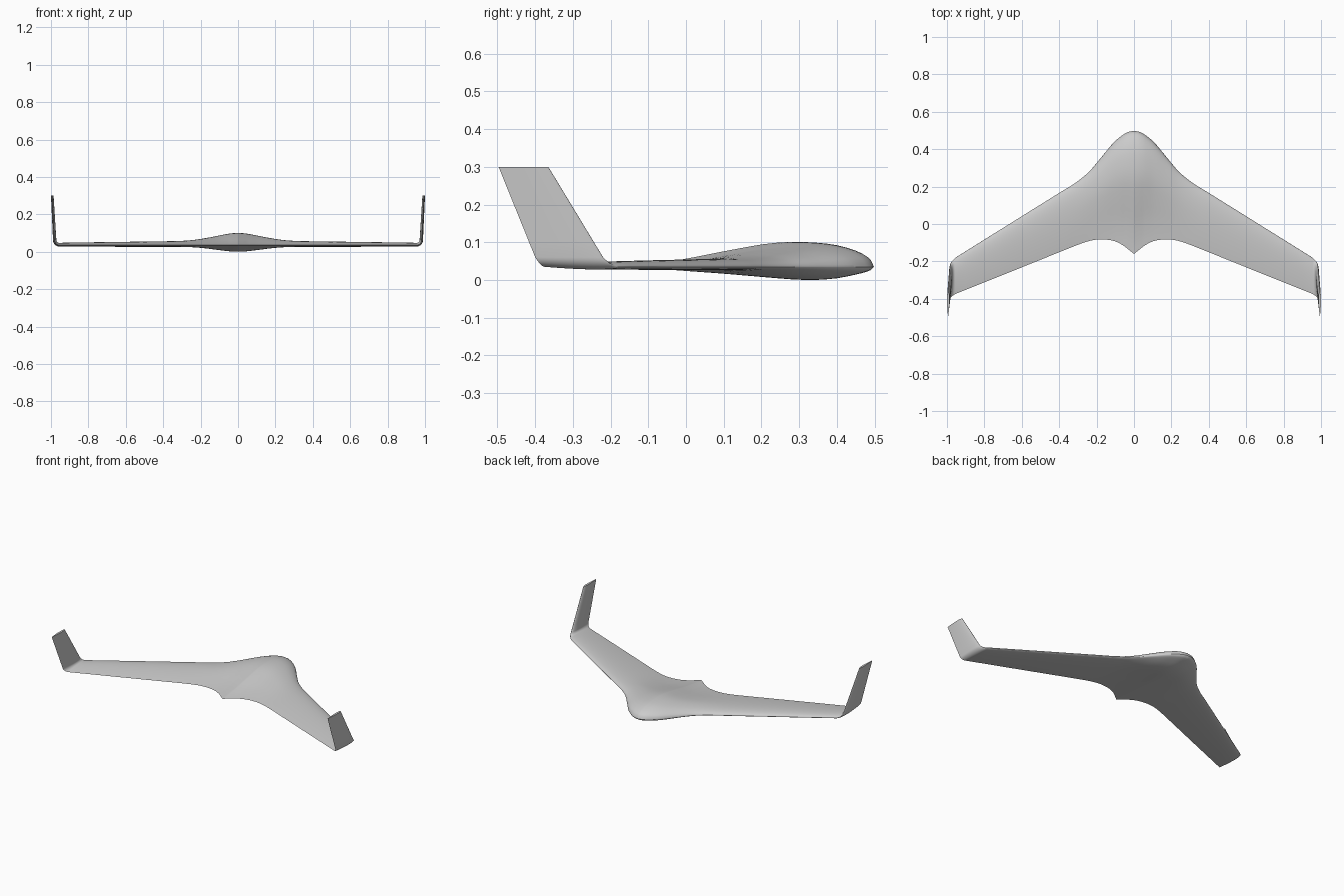
import bpy, bmesh, math

if "Cube" in bpy.data.objects:
    bpy.data.objects.remove(bpy.data.objects["Cube"])

# Stations along the span: x, leading edge y, trailing edge y, height above / below chord plane
STATIONS = [
    (0.00, 0.498, -0.160, 0.066, 0.035),
    (0.03, 0.492, -0.136, 0.064, 0.034),
    (0.06, 0.476, -0.113, 0.060, 0.031),
    (0.11, 0.434, -0.090, 0.050, 0.025),
    (0.18, 0.350, -0.082, 0.037, 0.016),
    (0.24, 0.280, -0.091, 0.028, 0.011),
    (0.31, 0.222, -0.115, 0.023, 0.0095),
    (0.40, 0.166, -0.151, 0.021, 0.009),
    (0.70, -0.021, -0.272, 0.017, 0.008),
    (0.955, -0.180, -0.374, 0.013, 0.007),
]
# Body profiles: chord fraction, relative height
BODY_TOP = [(0, 0), (.01, .25), (.03, .43), (.068, .63), (.145, .86), (.22, .96), (.3, 1),
            (.37, .985), (.45, .90), (.6, .63), (.76, .32), (.9, .11), (1, 0)]
BODY_LOW = [(0, 0), (.01, .22), (.03, .38), (.068, .57), (.145, .86), (.2, .96), (.25, 1),
            (.33, .95), (.45, .77), (.6, .53), (.76, .31), (.9, .12), (1, 0)]
CHORD_Z, N = 0.035, 28


def hermite(table, x, col):
    """Smooth interpolation of one table column."""
    k = 0
    while k < len(table) - 2 and x > table[k + 1][0]:
        k += 1

    def slope(i):
        a, b = max(i - 1, 0), min(i + 1, len(table) - 1)
        return (table[b][col] - table[a][col]) / (table[b][0] - table[a][0])
    p, q = table[k], table[k + 1]
    h = q[0] - p[0]
    t = (x - p[0]) / h
    return ((2*t**3 - 3*t*t + 1) * p[col] + (t**3 - 2*t*t + t) * h * slope(k)
            + (3*t*t - 2*t**3) * q[col] + (t**3 - t*t) * h * slope(k + 1))


def airfoil(u):
    return (0.2969*math.sqrt(u) - 0.126*u - 0.3516*u*u + 0.2843*u**3 - 0.1036*u**4) / 0.1


def section(x, z, angle, le, te, up, low, wing):
    """Closed airfoil ring; angle tilts its upper side inward."""
    pts = []
    for i in range(2 * N):
        j = i if i <= N else 2 * N - i
        u = (1 - math.cos(math.pi * j / N)) / 2
        f = max(airfoil(u), 0) if 0 < j < N else 0
        body = hermite(BODY_TOP if i <= N else BODY_LOW, u, 1)
        h = (wing * f + (1 - wing) * body) * (up if i <= N else -low)
        pts.append((x - h * math.sin(angle), le + (te - le) * u, z + h * math.cos(angle)))
    return pts


rings = []
# Blended body and wing
xs = []
for a, b in zip(STATIONS, STATIONS[1:]):
    xs += [a[0] + (b[0] - a[0]) * t / 5 for t in range(5)]
for x in xs + [STATIONS[-1][0]]:
    le, te, up, low = (hermite(STATIONS, x, c) for c in (1, 2, 3, 4))
    rings.append(section(x, CHORD_Z, 0, le, te, up, low, min(1, max(0, (x - .05) / .3))))
# Rounded bend up into the winglet
R, END = 0.027, math.radians(87)
for i in range(1, 9):
    t = i / 8
    a = END * t
    rings.append(section(0.955 + R * math.sin(a), CHORD_Z + R * (1 - math.cos(a)), a,
                         -0.180 - 0.040 * t, -0.374 - 0.026 * t, 0.013 - .002 * t, 0.007, 1))
# Swept winglet
z0 = CHORD_Z + R * (1 - math.cos(END))
for i in range(1, 7):
    t = i / 6
    rings.append(section(0.982 + 0.012 * t, z0 + (0.3 - z0) * t, END + (math.pi / 2 - END) * t,
                         -0.220 - 0.145 * t, -0.400 - 0.097 * t, 0.011 - .003 * t, 0.007 - .001 * t, 1))

# Loft from one winglet tip to the other
full = [[(-x, y, z) for x, y, z in r] for r in reversed(rings[1:])] + rings
bm = bmesh.new()
loops = [[bm.verts.new(p) for p in r] for r in full]
for a, b in zip(loops, loops[1:]):
    for i in range(2 * N):
        j = (i + 1) % (2 * N)
        bm.faces.new((a[i], a[j], b[j], b[i]))
bm.faces.new(loops[0])
bm.faces.new(loops[-1])
bmesh.ops.recalc_face_normals(bm, faces=bm.faces)
mesh = bpy.data.meshes.new("flying_wing")
bm.to_mesh(mesh)
bm.free()
wing = bpy.data.objects.new("flying_wing", mesh)
bpy.context.collection.objects.link(wing)
bpy.context.view_layer.objects.active = wing
wing.select_set(True)
bpy.ops.object.shade_smooth_by_angle(angle=math.radians(40))
